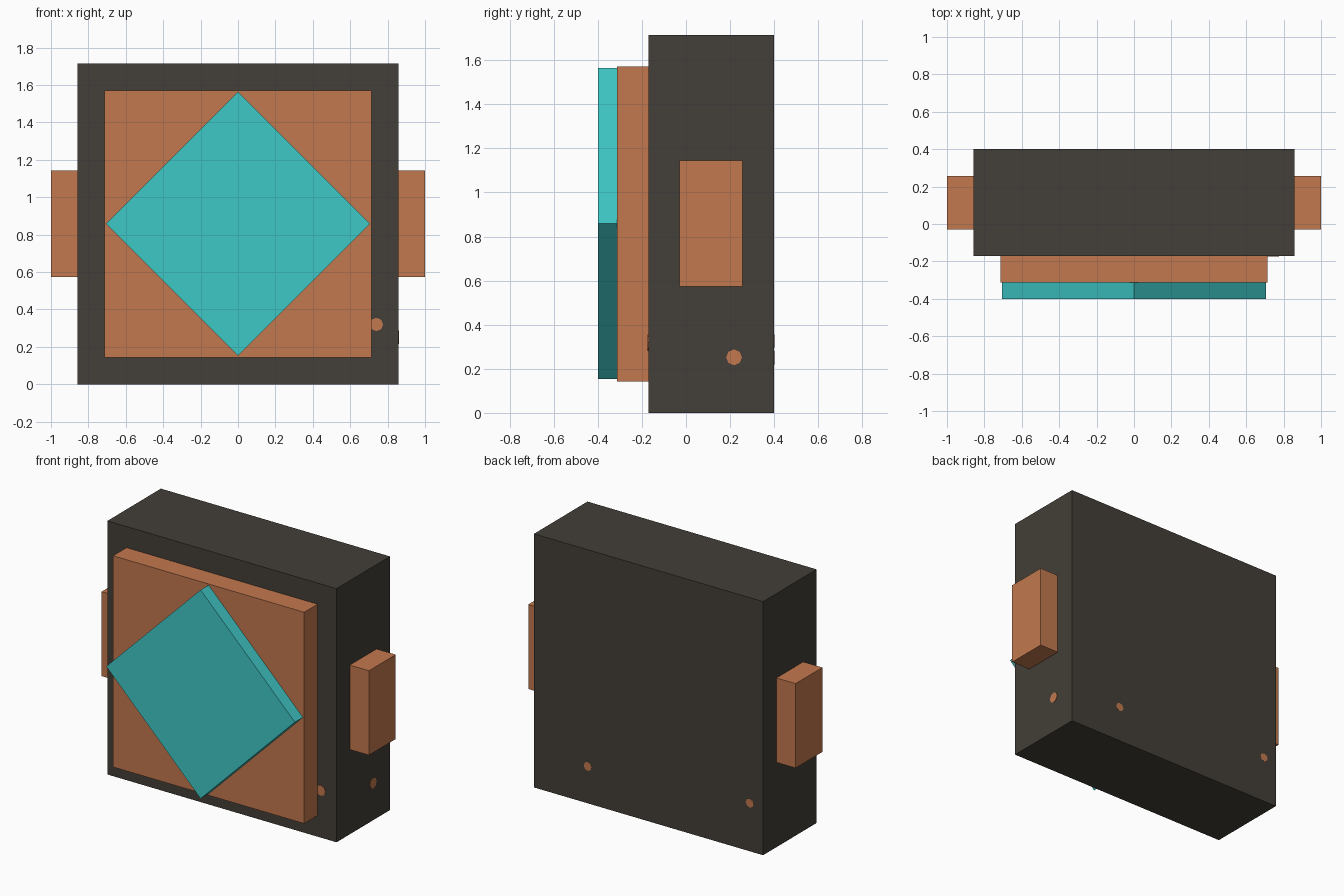
import bpy
import math

if "Cube" in bpy.data.objects:
    bpy.data.objects.remove(bpy.data.objects["Cube"])


def material(name, rgb):
    """Flat material from 0-255 display values."""
    m = bpy.data.materials.new(name)
    m.diffuse_color = [((c / 255 + 0.055) / 1.055) ** 2.4 for c in rgb] + [1.0]
    m.use_nodes = True
    m.node_tree.nodes["Principled BSDF"].inputs["Base Color"].default_value = m.diffuse_color
    return m


DARK = material("dark_brown_grey", (67, 63, 56))
COPPER = material("copper", (194, 120, 78))
TEAL = material("turquoise", (63, 200, 198))


def finish(obj, name, mat):
    obj.name = name
    obj.data.materials.append(mat)
    return obj


def box(name, low, high, mat, tilt=0.0):
    """Box between two corners, optionally turned about y."""
    bpy.ops.mesh.primitive_cube_add(
        size=1,
        location=[(a + b) / 2 for a, b in zip(low, high)],
        rotation=(0, tilt, 0))
    obj = bpy.context.object
    obj.scale = [b - a for a, b in zip(low, high)]
    return finish(obj, name, mat)


def stud(name, location, rotation, radius=0.036):
    """Small flat octagonal stud lying on a face of the body."""
    bpy.ops.mesh.primitive_cylinder_add(
        vertices=8, radius=radius, depth=0.006,
        location=location, rotation=rotation)
    return finish(bpy.context.object, name, COPPER)


# Main case
box("body", (-0.857, -0.171, 0), (0.857, 0.4, 1.715), DARK)

# Raised front panel and the turned square on it
box("front_panel", (-0.715, -0.314, 0.143), (0.715, -0.171, 1.572), COPPER)
box("diamond", (-0.499, -0.4, 0.36), (0.499, -0.314, 1.358), TEAL,
    tilt=math.pi / 4)

# Side blocks
for side, x0, x1 in (("left", -1.0, -0.857), ("right", 0.857, 1.0)):
    box(side + "_block", (x0, -0.029, 0.573), (x1, 0.257, 1.144), COPPER)

# Small studs on the front, right and back faces
quarter = math.pi / 2
stud("front_stud", (0.74, -0.171, 0.32), (quarter, 0, 0))
stud("right_stud", (0.857, 0.218, 0.252), (0, quarter, 0))
stud("back_stud_right", (0.455, 0.398, 0.25), (quarter, 0, 0), 0.03)
stud("back_stud_left", (-0.757, 0.398, 0.326), (quarter, 0, 0), 0.03)
